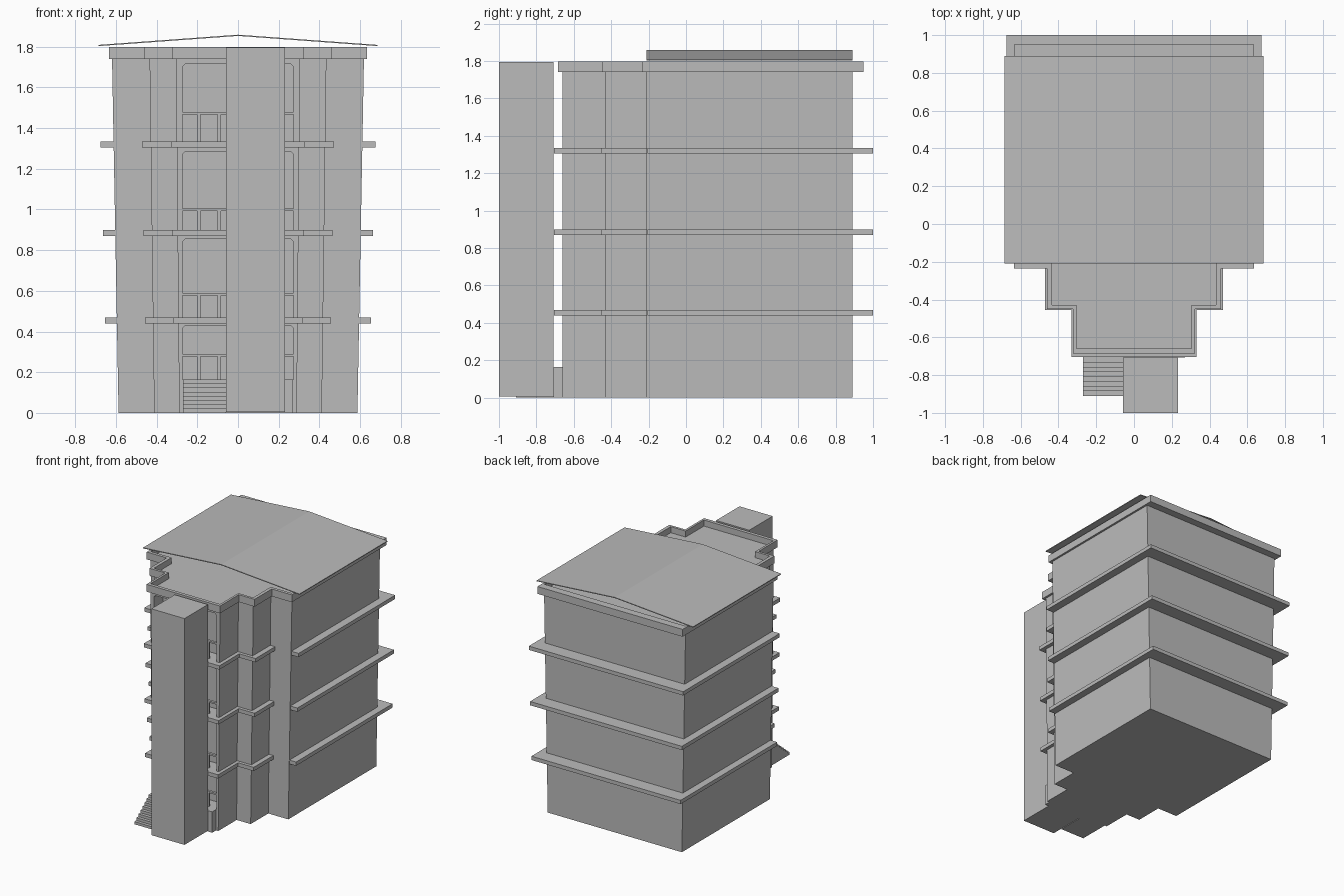
import bpy, bmesh

if "Cube" in bpy.data.objects:
    bpy.data.objects.remove(bpy.data.objects["Cube"])

mat = bpy.data.materials.new("plain grey")
mat.diffuse_color = (0.5, 0.5, 0.5, 1)
mat.use_nodes = True
mat.node_tree.nodes["Principled BSDF"].inputs["Base Color"].default_value = mat.diffuse_color


def finish(name, bm):
    bmesh.ops.recalc_face_normals(bm, faces=bm.faces)
    me = bpy.data.meshes.new(name)
    bm.to_mesh(me)
    bm.free()
    me.materials.append(mat)
    ob = bpy.data.objects.new(name, me)
    bpy.context.collection.objects.link(ob)
    return ob


def bridge(bm, a, b):
    for i in range(len(a)):
        j = (i + 1) % len(a)
        bm.faces.new((a[i], a[j], b[j], b[i]))


def ring(bm, pts, z, sx=1.0):
    return [bm.verts.new((x * sx, y, z)) for x, y in pts]


def prism(name, pts, z0, z1, flare=1.0):
    bm = bmesh.new()
    lo, hi = ring(bm, pts, z0), ring(bm, pts, z1, flare)
    bridge(bm, lo, hi)
    bm.faces.new(lo)
    bm.faces.new(hi)
    return finish(name, bm)


def box(name, x0, x1, y0, y1, z0, z1):
    return prism(name, [(x0, y0), (x1, y0), (x1, y1), (x0, y1)], z0, z1)


def extrude_y(name, pts, y0, y1):
    """Prism of an x-z profile along y."""
    bm = bmesh.new()
    a = [bm.verts.new((x, y0, z)) for x, z in pts]
    b = [bm.verts.new((x, y1, z)) for x, z in pts]
    bridge(bm, a, b)
    bm.faces.new(a)
    bm.faces.new(b)
    return finish(name, bm)


def stepped(xs, ys, back):
    """Mirrored plan with three steps narrowing to the front."""
    (x1, x2, x3), (y1, y2, y3) = xs, ys
    right = [(x3, y3), (x3, y2), (x2, y2), (x2, y1), (x1, y1), (x1, back)]
    return right + [(-x, y) for x, y in reversed(right)]


# Building body, slightly wider towards the top
body = prism("building_body", stepped((0.587, 0.412, 0.289), (-0.21, -0.43, -0.66), 0.89),
             0, 1.75, 1.055)

# Balcony recesses cut into the front, with chamfered upper corners
floors = [(0.165, 0.43, 0.29), (0.47, 0.855, 0.59), (0.90, 1.285, 1.005), (1.335, 1.715, 1.48)]
for i, (z0, z1, rail) in enumerate(floors):
    w, c = 0.272, 0.012
    cutter = extrude_y("recess_cutter", [(-w, z0), (w, z0), (w, z1 - c), (w - c, z1),
                                         (c - w, z1), (-w, z1 - c)], -0.8, -0.55)
    cutter.hide_render = True
    mod = body.modifiers.new("recess", 'BOOLEAN')
    mod.operation = 'DIFFERENCE'
    mod.solver = 'EXACT'
    mod.object = cutter
    bpy.context.view_layer.objects.active = body
    bpy.ops.object.modifier_apply(modifier=mod.name)
    bpy.data.objects.remove(cutter)
    # Railing with posts
    box(f"balcony_rail_{i}", -w, w, -0.655, -0.635, rail - 0.013, rail)
    for x in (-0.193, -0.092, 0.0, 0.092, 0.193):
        box(f"balcony_post_{i}", x - 0.008, x + 0.008, -0.652, -0.638, z0, rail - 0.013)

# Floor slabs projecting around the building
for i, (z, s) in enumerate([(0.44, 0.983), (0.87, 1.0), (1.305, 1.017)]):
    prism(f"floor_slab_{i}", stepped((0.664 * s, 0.464 * s, 0.325 * s),
                                     (-0.207, -0.455, -0.705), 1.0), z, z + 0.03)

# Parapet ring around the flat deck
bm = bmesh.new()
outer = stepped((0.635, 0.46, 0.322), (-0.235, -0.45, -0.685), 0.95)
inner = stepped((0.617, 0.434, 0.304), (-0.21, -0.43, -0.658), 0.89)
loops = [ring(bm, p, z) for p, z in ((outer, 1.74), (outer, 1.798), (inner, 1.798), (inner, 1.74))]
for k in range(4):
    bridge(bm, loops[k], loops[(k + 1) % 4])
finish("parapet", bm)

# Thin gable roof
extrude_y("gable_roof", [(-0.685, 1.803), (0, 1.853), (0.685, 1.803),
                         (0.685, 1.809), (0, 1.859), (-0.685, 1.809)], -0.21, 0.89)

# Lift tower, landing and entrance stairs
box("lift_tower", -0.058, 0.232, -1.0, -0.708, 0.005, 1.795)
box("landing", -0.27, 0.27, -0.708, -0.655, 0, 0.165)
n = 8
for i in range(n):
    box(f"stair_step_{i}", -0.27, -0.058, -0.91 + i * 0.202 / n, -0.708, 
        i * 0.165 / n, (i + 1) * 0.165 / n)
